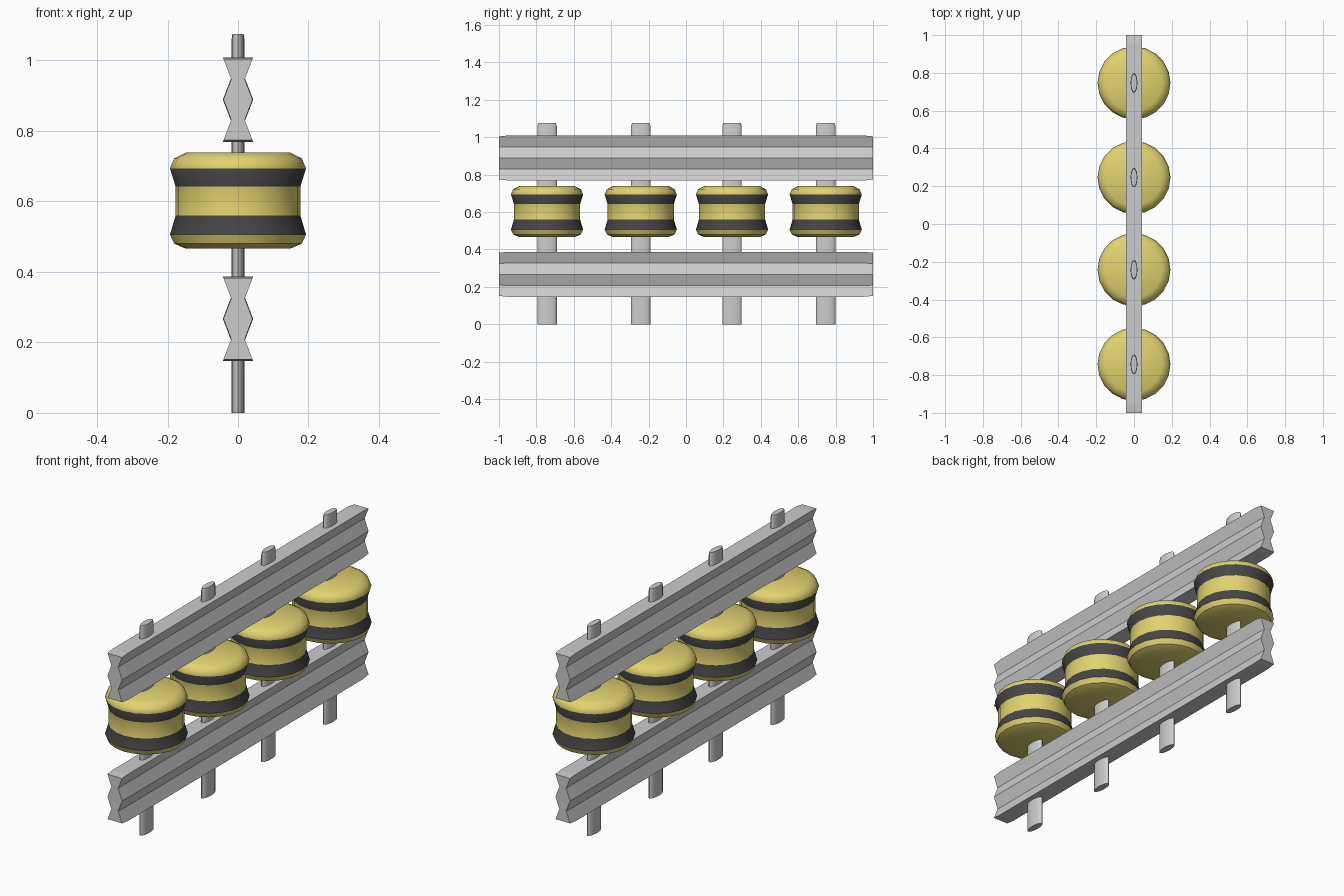
import bpy, bmesh
from math import sin, cos, pi, radians

if "Cube" in bpy.data.objects:
    bpy.data.objects.remove(bpy.data.objects["Cube"])


def material(name, color):
    m = bpy.data.materials.new(name)
    m.diffuse_color = color
    m.use_nodes = True
    m.node_tree.nodes["Principled BSDF"].inputs["Base Color"].default_value = m.diffuse_color
    return m


def loft(name, rings, mats=(), bands=(), smooth=None):
    """Skin a list of closed rings and cap both ends."""
    bm = bmesh.new()
    loops = [[bm.verts.new(p) for p in ring] for ring in rings]
    n = len(loops[0])
    for k, (a, b) in enumerate(zip(loops, loops[1:])):
        for i in range(n):
            j = (i + 1) % n
            f = bm.faces.new((a[i], a[j], b[j], b[i]))
            f.material_index = 1 if k in bands else 0
    bm.faces.new(loops[0][::-1])
    bm.faces.new(loops[-1])
    bmesh.ops.recalc_face_normals(bm, faces=bm.faces)
    me = bpy.data.meshes.new(name)
    bm.to_mesh(me)
    bm.free()
    for m in mats:
        me.materials.append(m)
    ob = bpy.data.objects.new(name, me)
    bpy.context.collection.objects.link(ob)
    if smooth:
        bpy.ops.object.select_all(action='DESELECT')
        ob.select_set(True)
        bpy.context.view_layer.objects.active = ob
        bpy.ops.object.shade_smooth_by_angle(angle=radians(smooth))
    return ob


def oval(y, z, rx, ry, n):
    return [(rx * cos(2 * pi * i / n), y + ry * sin(2 * pi * i / n), z) for i in range(n)]


yellow = material("yellow", (0.75, 0.65, 0.16, 1))
black = material("black", (0.06, 0.06, 0.06, 1))

# Roller profile (radius, z): bevelled rims, dark sloped bands, narrower waist
ROLLER = [(0.148, 0.466), (0.181, 0.480), (0.193, 0.506), (0.177, 0.560),
          (0.177, 0.642), (0.193, 0.694), (0.181, 0.722), (0.148, 0.739)]
# Post profile (x radius, y radius, z): oval with softened top
POST = [(0.018, 0.052, 0), (0.018, 0.052, 1.06), (0.016, 0.047, 1.075)]

for i, y in enumerate((-0.743, -0.242, 0.246, 0.747), 1):
    loft(f"post_{i}", [oval(y, z, rx, ry, 16) for rx, ry, z in POST], smooth=40)
    loft(f"roller_{i}", [oval(y, z, r, r, 20) for r, z in ROLLER],
         (yellow, black), (2, 4), smooth=40)

# Rails: twice-pinched section, tapering slightly at the ends
HALF = [(0.043, 0.12), (0.02, 0.06), (0.043, 0), (0.02, -0.06), (0.043, -0.12)]
SECTION = HALF + [(-x, z) for x, z in reversed(HALF)]
for name, zc in (("lower_rail", 0.267), ("upper_rail", 0.889)):
    loft(name, [[(x * s, y, zc + z * s) for x, z in SECTION]
                for y, s in ((-1, 0.96), (-0.955, 1), (0.955, 1), (1, 0.96))])
